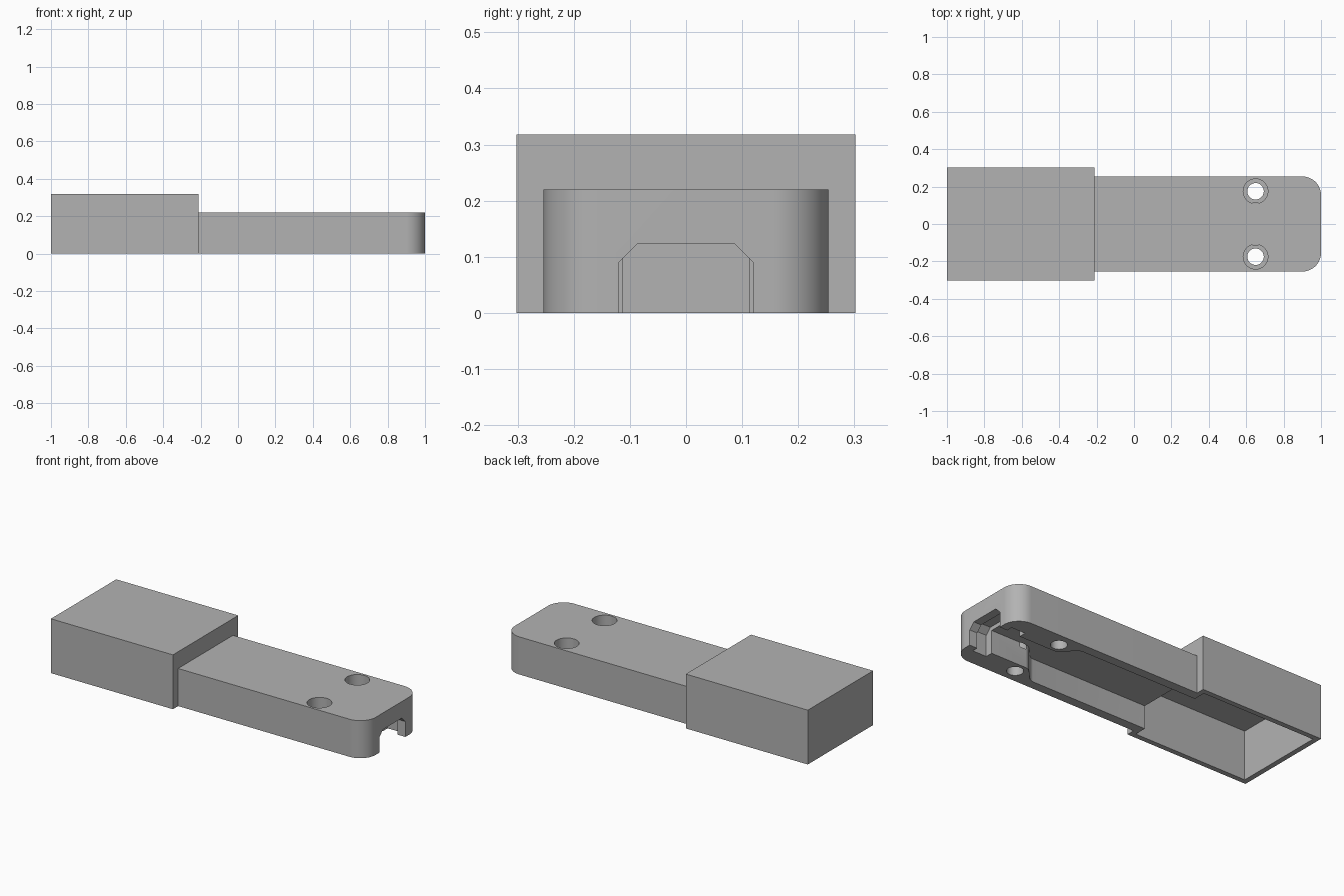
import bpy, bmesh, math

old = bpy.data.objects.get("Cube")
if old:
    bpy.data.objects.remove(old, do_unlink=True)

grey = bpy.data.materials.new("plain_grey")
grey.use_nodes = True
grey.diffuse_color = (0.45, 0.45, 0.45, 1)
grey.node_tree.nodes["Principled BSDF"].inputs["Base Color"].default_value = (0.45, 0.45, 0.45, 1)


def prism(name, outline, lo, hi, axis="z"):
    """Extrude an outline: (x, y) along z, or (y, z) along x."""
    bm = bmesh.new()
    place = (lambda a, b, t: (a, b, t)) if axis == "z" else (lambda a, b, t: (t, a, b))
    rings = [[bm.verts.new(place(a, b, t)) for a, b in outline] for t in (lo, hi)]
    n = len(outline)
    bm.faces.new(rings[0])
    bm.faces.new(rings[1])
    for i in range(n):
        j = (i + 1) % n
        bm.faces.new((rings[0][i], rings[0][j], rings[1][j], rings[1][i]))
    bmesh.ops.recalc_face_normals(bm, faces=bm.faces)
    mesh = bpy.data.meshes.new(name)
    bm.to_mesh(mesh)
    bm.free()
    mesh.materials.append(grey)
    obj = bpy.data.objects.new(name, mesh)
    bpy.context.collection.objects.link(obj)
    return obj


def mirrored(half):
    """Close a half outline with its mirror image in the second coordinate."""
    return half + [(x, -y) for x, y in reversed(half)]


def arc(cx, cy, r, start, end, steps):
    angles = [math.radians(start + (end - start) * i / steps) for i in range(steps + 1)]
    return [(cx + r * math.cos(a), cy + r * math.sin(a)) for a in angles]


def arch(half, top, chamfer):
    """Slot cross-section with chamfered top corners, open below the base."""
    return [(-half, -0.1), (-half, top - chamfer), (chamfer - half, top),
            (half - chamfer, top), (half, top - chamfer), (half, -0.1)]


def boolean(target, other, operation):
    mod = target.modifiers.new(other.name, "BOOLEAN")
    mod.operation = operation
    mod.solver = "EXACT"
    mod.object = other
    other.hide_render = True
    other.hide_set(True)


# Outer shell: deep block plus slimmer rounded handle
shell = prism("housing", mirrored([(-1, 0.302), (-0.21, 0.302)]), 0, 0.318)
handle = prism("handle_helper", mirrored([(-0.3, 0.254)] + arc(0.9, 0.154, 0.1, 90, 0, 16)), 0, 0.22)
boolean(shell, handle, "UNION")

# Hollow block interior, open at the bottom
boolean(shell, prism("block_cavity", mirrored([(-0.97, 0.272), (-0.24, 0.272)]), -0.1, 0.288), "DIFFERENCE")

# Channel that narrows smoothly between the screw bosses
curve = []
for i in range(17):
    t = i / 16
    curve.append((0.51 + 0.12 * t, 0.156 + 0.044 * math.cos(math.pi * t)))
channel = mirrored([(-0.3, 0.2)] + curve + [(0.88, 0.112)])
boolean(shell, prism("channel_cutter", channel, -0.1, 0.135), "DIFFERENCE")

# Wider pocket behind the end opening, then the opening itself
boolean(shell, prism("pocket_cutter", arch(0.155, 0.158, 0.033), 0.86, 0.95, "x"), "DIFFERENCE")
boolean(shell, prism("end_opening_cutter", arch(0.12, 0.123, 0.033), 0.9, 1.1, "x"), "DIFFERENCE")

# Counterbored screw holes
for side, y in (("right", -0.175), ("left", 0.175)):
    for part, radius, low in (("hole", 0.044, -0.1), ("counterbore", 0.066, 0.11)):
        circle = arc(0.65, y, radius, 0, 352.5, 47)
        boolean(shell, prism(f"{side}_{part}_cutter", circle, low, 0.4), "DIFFERENCE")

# Bake the cuts, remove the helpers and smooth the curved walls
bpy.context.view_layer.update()
baked = bpy.data.meshes.new_from_object(shell.evaluated_get(bpy.context.evaluated_depsgraph_get()))
helpers = [m.object for m in shell.modifiers]
shell.modifiers.clear()
shell.data = baked
for helper in helpers:
    bpy.data.objects.remove(helper, do_unlink=True)
baked.materials.clear()
baked.materials.append(grey)
for poly in baked.polygons:
    poly.material_index = 0

bpy.ops.object.select_all(action="DESELECT")
shell.select_set(True)
bpy.context.view_layer.objects.active = shell
bpy.ops.object.shade_smooth_by_angle(angle=math.radians(25))
